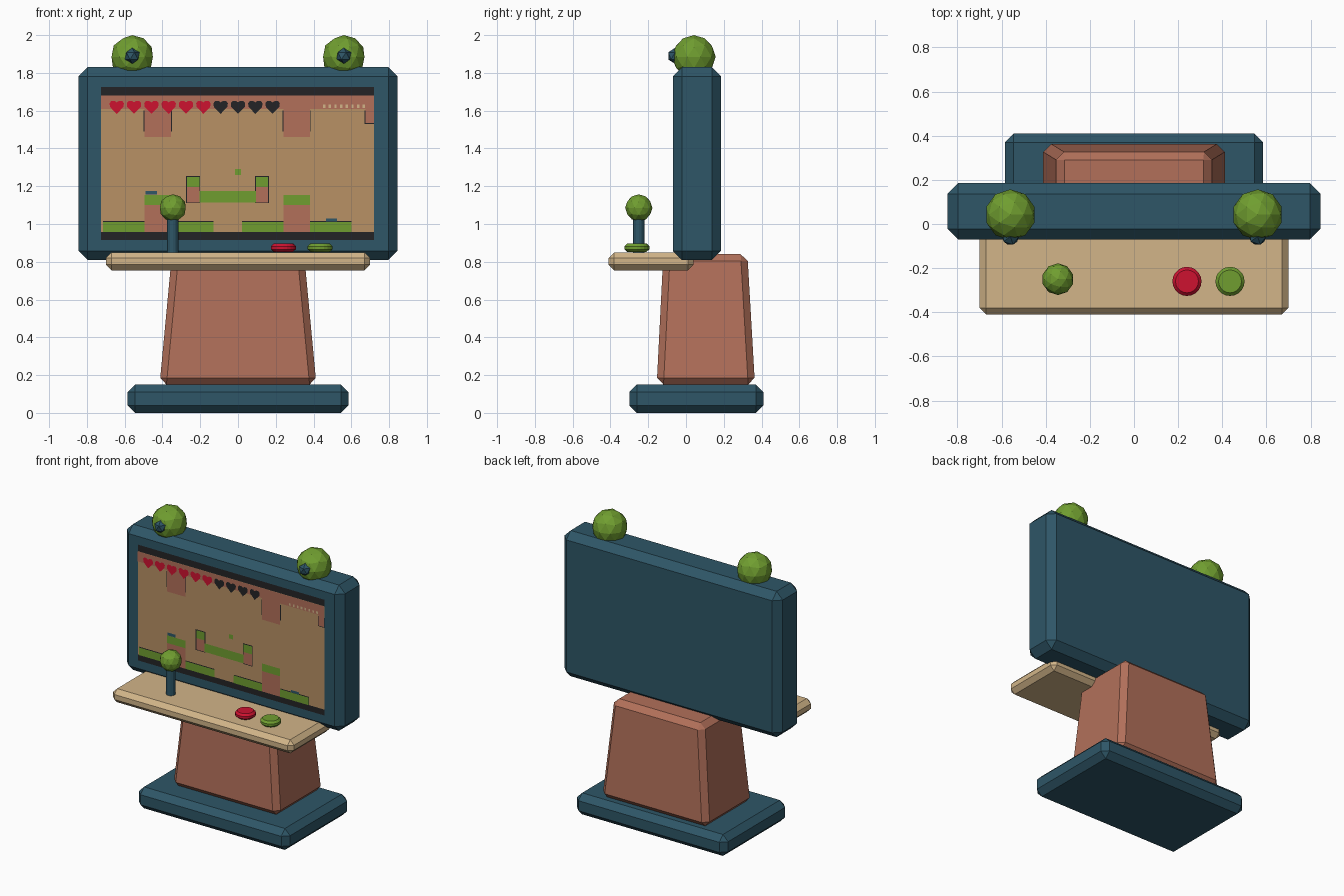
import bpy, bmesh, math
from mathutils import Matrix, Vector

default = bpy.data.objects.get("Cube")
if default:
    bpy.data.objects.remove(default, do_unlink=True)


def material(name, r, g, b):
    """Flat material from display values 0-255, stored as linear."""
    col = [(c / 255 / 1.055 + 0.052) ** 2.4 for c in (r, g, b)] + [1.0]
    m = bpy.data.materials.new(name)
    m.use_nodes = True
    m.diffuse_color = col
    m.node_tree.nodes["Principled BSDF"].inputs["Base Color"].default_value = col
    return m


teal = material("dark_teal", 46, 86, 103)
clay = material("clay_brown", 178, 112, 90)
wood = material("pale_wood", 210, 181, 137)
sand = material("screen_sand", 184, 145, 101)
leaf = material("leaf_green", 112, 158, 48)
red = material("bright_red", 206, 18, 48)
black = material("soft_black", 36, 36, 38)


def finish(bm, name, mat):
    me = bpy.data.meshes.new(name)
    bm.to_mesh(me)
    bm.free()
    me.materials.append(mat)
    ob = bpy.data.objects.new(name, me)
    bpy.context.collection.objects.link(ob)
    return ob


def block(name, mat, xs, ys, zs, bevel, top_x=None, top_y=None):
    """Chamfered box, half width xs, optionally tapered to a smaller top."""
    bm = bmesh.new()
    bmesh.ops.create_cube(bm, size=2)
    for v in bm.verts:
        up = v.co.z > 0
        half = top_x if up and top_x else xs
        depth = top_y if up and top_y else ys
        v.co = (half * v.co.x, depth[v.co.y > 0], zs[up])
    ob = finish(bm, name, mat)
    mod = ob.modifiers.new("chamfer", "BEVEL")
    mod.width = bevel
    mod.segments = 1
    return ob


def ball(name, mat, centre, radius, detail):
    bm = bmesh.new()
    bmesh.ops.create_icosphere(bm, subdivisions=detail, radius=radius,
                               matrix=Matrix.Translation(centre))
    return finish(bm, name, mat)


def lathe(name, mat, x, y, profile, sides):
    """Stack of rings (radius, height) closed at both ends."""
    bm = bmesh.new()
    rings = []
    for r, z in profile:
        angles = [math.tau * i / sides for i in range(sides)]
        rings.append([bm.verts.new((x + r * math.cos(a), y + r * math.sin(a), z))
                      for a in angles])
    for low, high in zip(rings, rings[1:]):
        for i in range(sides):
            j = (i + 1) % sides
            bm.faces.new((low[i], low[j], high[j], high[i]))
    bm.faces.new(rings[0][::-1])
    bm.faces.new(rings[-1])
    return finish(bm, name, mat)


FRONT = -0.07


def plates(name, mat, shapes, layer):
    """Flat outlines (x, z) laid on the front of the cabinet."""
    bm = bmesh.new()
    for shape in shapes:
        bm.faces.new([bm.verts.new((x, FRONT - 0.0015 * layer, z)) for x, z in shape])
    return finish(bm, name, mat)


def rect(x0, x1, z0, z1):
    return [(x0, z0), (x1, z0), (x1, z1), (x0, z1)]


# Body
block("base", teal, 0.585, (-0.3, 0.41), (0, 0.15), 0.04)
block("pedestal", clay, 0.415, (-0.155, 0.365), (0.15, 0.84), 0.036,
      top_x=0.35, top_y=(-0.12, 0.325))
block("cabinet", teal, 0.845, (FRONT, 0.185), (0.81, 1.83), 0.048)
block("control_shelf", wood, 0.7, (-0.41, 0.04), (0.755, 0.85), 0.03)

# Eyes on top of the cabinet
for side, x in (("left", 0.56), ("right", -0.56)):
    ball(side + "_eye", leaf, (x, 0.042, 1.885), 0.115, 2)
    ball(side + "_pupil", teal, (x, -0.057, 1.89), 0.043, 1)

# Joystick and buttons
lathe("joystick_shaft", teal, -0.345, -0.25, [(0.03, 0.85), (0.03, 1.05)], 12)
ball("joystick_knob", leaf, (-0.345, -0.25, 1.085), 0.072, 2)
button = [(0.05, 0.852), (0.066, 0.866), (0.066, 0.882), (0.052, 0.896)]
lathe("red_button", red, 0.24, -0.26, button, 20)
lathe("green_button", leaf, 0.435, -0.26, button, 20)

# Screen
L, R, LOW, HIGH = -0.725, 0.72, 0.957, 1.68
plates("screen_border", black, [rect(L, R, 0.915, 1.725)], 1)
plates("screen_picture", sand, [rect(L, R, LOW, HIGH)], 2)

# Painted level: earth, grass and outlines
columns = [(-0.495, -0.355), (0.24, 0.38)]
steps = [(-0.27, -0.205), (0.095, 0.16)]
ceiling = [rect(L, R, 1.61, HIGH), rect(0.675, R, 1.535, 1.61)]
ceiling += [rect(a, b, 1.46, 1.61) for a, b in columns]
pillars = [rect(a, b, LOW, 1.1) for a, b in columns]
risers = [rect(a, b, 1.115, 1.195) for a, b in steps]
ground = [(-0.715, -0.495), (-0.355, -0.13), (0.02, 0.24), (0.38, 0.6)]
grass = [rect(a, b, LOW, 1.01) for a, b in ground]
grass += [rect(a, b, 1.1, 1.153) for a, b in columns]
grass += [rect(a, b, 1.195, 1.25) for a, b in steps]
grass += [rect(-0.205, 0.095, 1.115, 1.175), rect(-0.015, 0.015, 1.26, 1.29)]

edge = 0.005
outlines = [rect(a, b, LOW, 1.01 + edge) for a, b in ground]
outlines += [rect(a - edge, b + edge, 1.49, 1.6) for a, b in columns]
outlines += [rect(a - edge, b + edge, 1.11, 1.25 + edge) for a, b in steps]
outlines += [rect(0.67, R, 1.53, 1.6)]
plates("level_outlines", black, outlines, 3)
plates("level_earth", clay, ceiling + pillars + risers, 4)
plates("level_grass", leaf, grass, 4)
plates("level_creatures", teal,
       [rect(-0.49, -0.43, 1.155, 1.175), rect(0.465, 0.525, 1.012, 1.028)], 5)
plates("score_marks", wood,
       [rect(x, x + 0.012, 1.615, 1.632) for x in [0.45 + 0.03 * i for i in range(8)]], 5)


# Row of hearts
def heart(i):
    half = [(0, 0.026), (0.012, 0.034), (0.028, 0.034), (0.038, 0.022),
            (0.036, 0.002), (0, -0.035)]
    outline = half + [(-x, z) for x, z in half[-2:0:-1]]
    return [(x - 0.642 + 0.0917 * i, z + 1.618) for x, z in outline][::-1]


plates("full_hearts", red, [heart(i) for i in range(6)], 5)
plates("empty_hearts", black, [heart(i) for i in range(6, 10)], 5)
